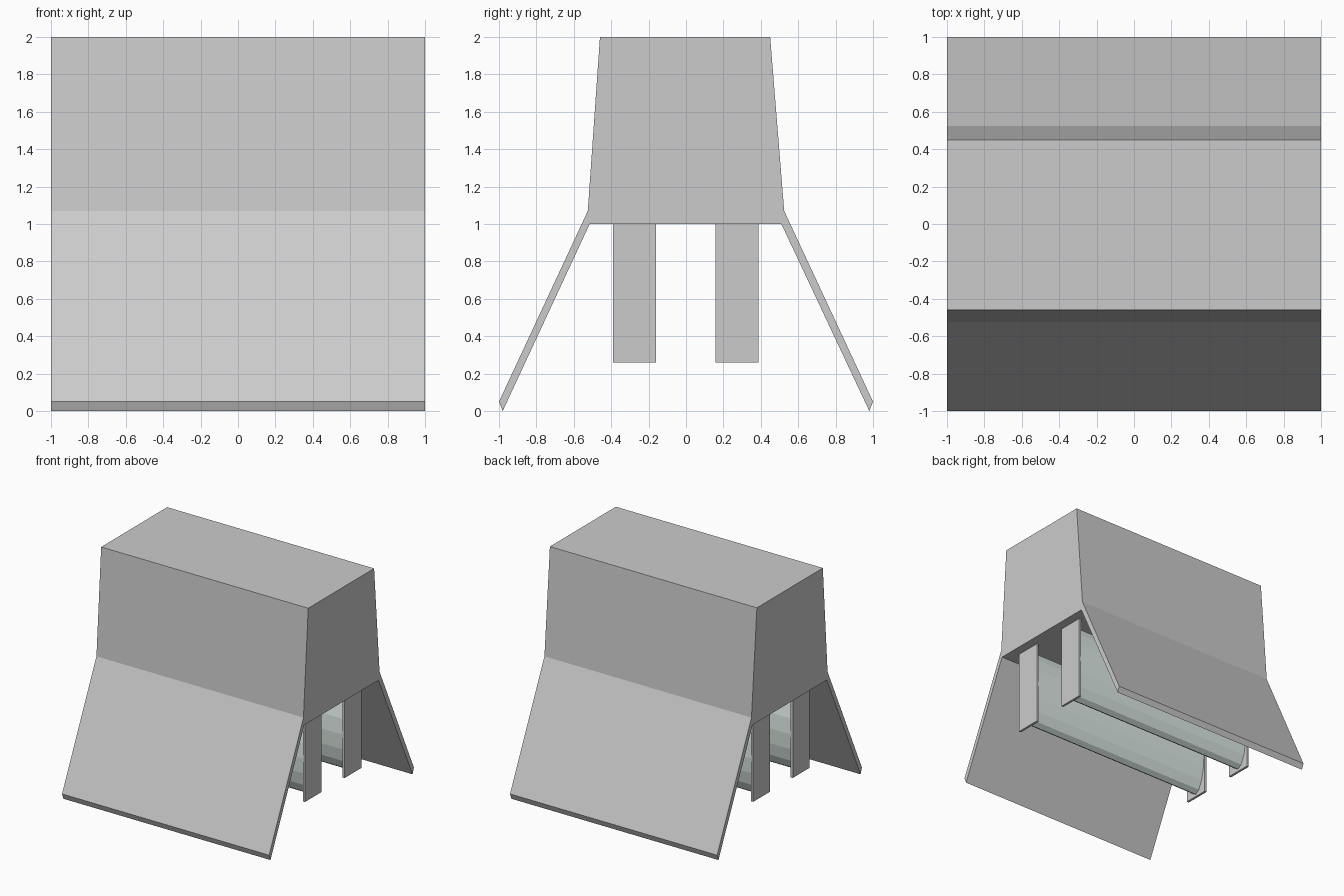
import bpy, bmesh, math

if "Cube" in bpy.data.objects:
    bpy.data.objects.remove(bpy.data.objects["Cube"])


def finish(name, bm, mat=None):
    bmesh.ops.recalc_face_normals(bm, faces=bm.faces)
    me = bpy.data.meshes.new(name)
    bm.to_mesh(me)
    bm.free()
    ob = bpy.data.objects.new(name, me)
    bpy.context.collection.objects.link(ob)
    if mat:
        me.materials.append(mat)
    return ob


def extrude_x(name, profile, x0, x1, mat=None):
    """Extrude a (y, z) outline along x."""
    bm = bmesh.new()
    face = bm.faces.new([bm.verts.new((x0, y, z)) for y, z in profile])
    ext = bmesh.ops.extrude_face_region(bm, geom=[face])
    verts = [v for v in ext["geom"] if isinstance(v, bmesh.types.BMVert)]
    bmesh.ops.translate(bm, verts=verts, vec=(x1 - x0, 0, 0))
    return finish(name, bm, mat)


glass = bpy.data.materials.new("tube_glass")
glass.diffuse_color = (0.72, 0.82, 0.78, 1)
glass.use_nodes = True
glass.node_tree.nodes["Principled BSDF"].inputs["Base Color"].default_value = glass.diffuse_color

# Housing with the two sloped reflector wings in one outline
extrude_x("housing", [
    (-0.46, 2.0), (0.45, 2.0), (0.525, 1.07), (1.0, 0.05), (0.98, 0.0),
    (0.51, 1.0), (-0.515, 1.0), (-0.98, 0.0), (-1.0, 0.05), (-0.525, 1.07)], -1, 1)

for side, y in (("front", -0.275), ("back", 0.272)):
    # Upright sockets at both ends
    w = 0.115
    rect = [(y - w, 0.26), (y + w, 0.26), (y + w, 1.0), (y - w, 1.0)]
    for end, s in (("left", -1), ("right", 1)):
        extrude_x(f"{side}_{end}_socket", rect, s * 0.90, s * 0.92)

    # Tall oval tube between the sockets
    oval = [(y + 0.108 * math.sin(i * math.tau / 16),
             0.63 + 0.35 * math.cos(i * math.tau / 16)) for i in range(16)]
    extrude_x(f"{side}_tube", oval, -0.90, 0.90, glass)
